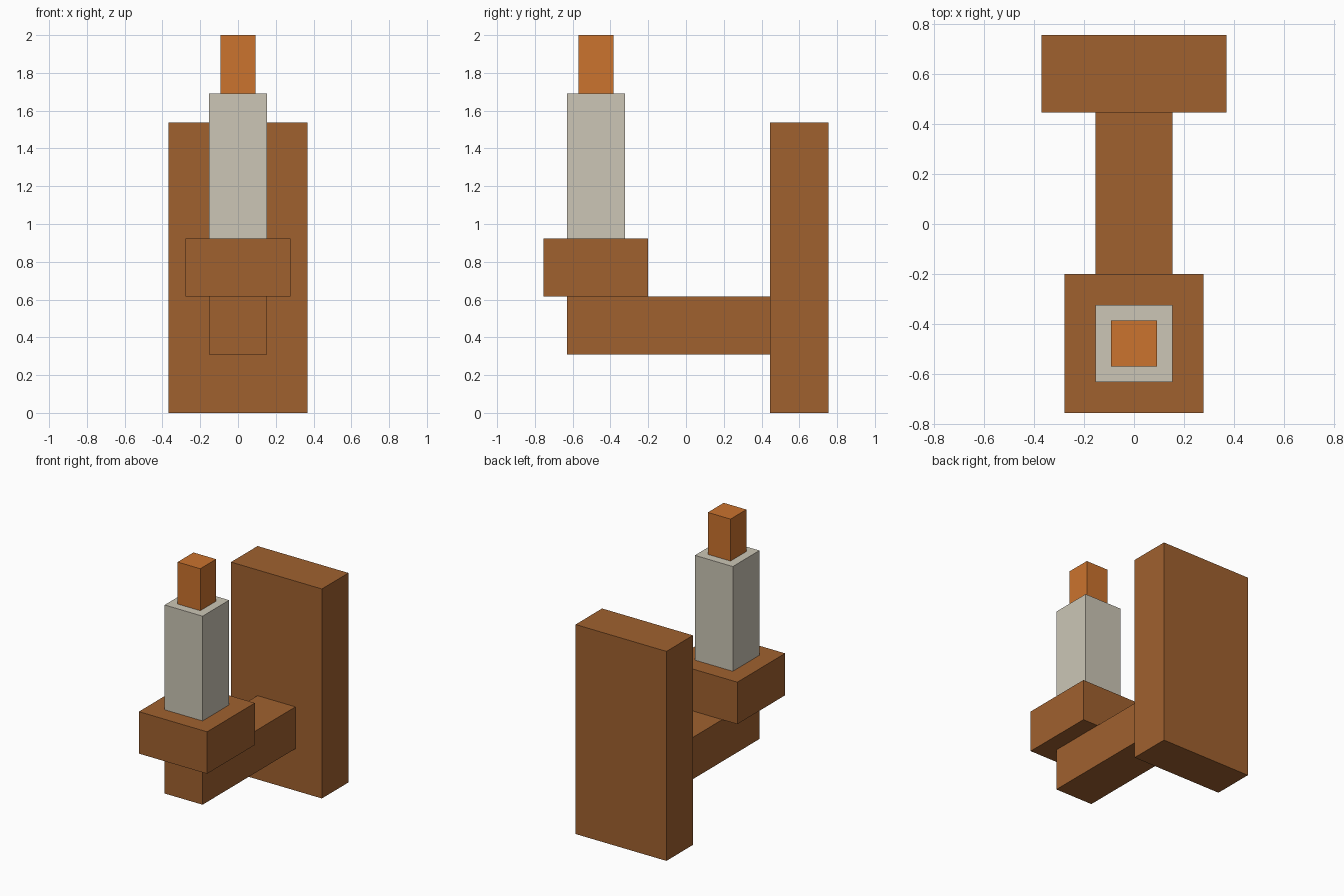
import bpy
import bmesh

cube = bpy.data.objects.get("Cube")
if cube:
    bpy.data.objects.remove(cube, do_unlink=True)


def make_material(name, rgb):
    """Flat material from 0-255 sRGB values."""
    linear = []
    for v in rgb:
        c = v / 255
        linear.append(c / 12.92 if c <= 0.04045 else ((c + 0.055) / 1.055) ** 2.4)
    mat = bpy.data.materials.new(name)
    mat.use_nodes = True
    mat.diffuse_color = (*linear, 1)
    bsdf = next(n for n in mat.node_tree.nodes if n.type == 'BSDF_PRINCIPLED')
    bsdf.inputs["Base Color"].default_value = (*linear, 1)
    bsdf.inputs["Roughness"].default_value = 0.8
    return mat


def box(name, half_x, y, z, mat):
    """Box centred on x = 0, spanning the given y and z ranges."""
    bm = bmesh.new()
    bmesh.ops.create_cube(bm, size=1)
    for v in bm.verts:
        v.co.x *= 2 * half_x
        v.co.y *= y[1] - y[0]
        v.co.z *= z[1] - z[0]
    mesh = bpy.data.meshes.new(name)
    bm.to_mesh(mesh)
    bm.free()
    mesh.materials.append(mat)
    obj = bpy.data.objects.new(name, mesh)
    obj.location = (0, (y[0] + y[1]) / 2, (z[0] + z[1]) / 2)
    bpy.context.collection.objects.link(obj)
    return obj


wood = make_material("brown wood", (160, 97, 47))
wax = make_material("pale wax", (204, 198, 182))
fire = make_material("orange flame", (203, 115, 46))

# Bracket: wall plate, arm reaching forward, and tray on its end
box("wall_plate", 0.369, (0.446, 0.754), (0, 1.538), wood)
box("support_arm", 0.154, (-0.631, 0.446), (0.308, 0.615), wood)
box("candle_tray", 0.277, (-0.754, -0.2), (0.615, 0.923), wood)

# Candle and flame
box("candle", 0.154, (-0.631, -0.323), (0.923, 1.692), wax)
box("flame", 0.092, (-0.569, -0.385), (1.692, 2.0), fire)
